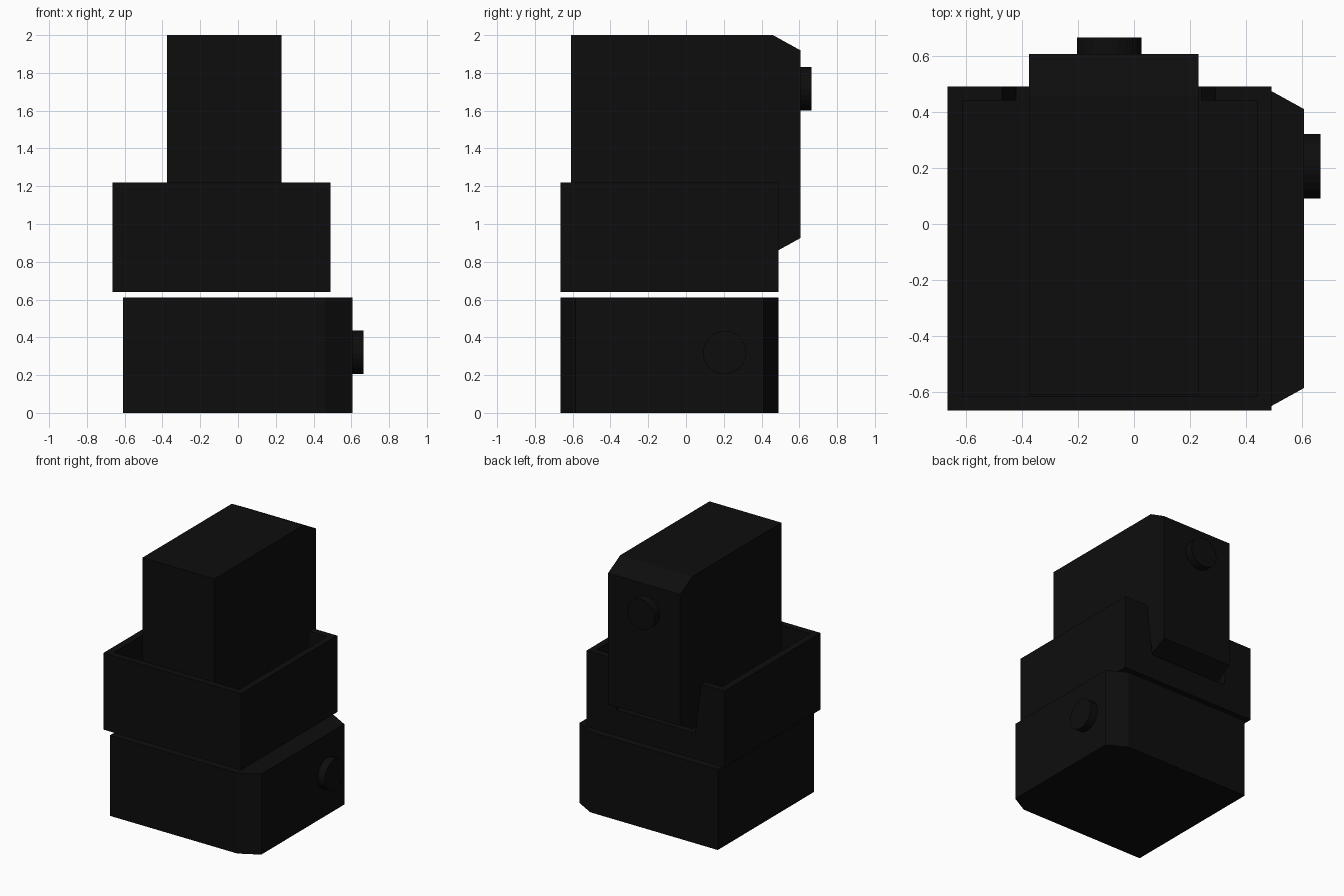
import bpy, bmesh, math

cube = bpy.data.objects.get("Cube")
if cube:
    bpy.data.objects.remove(cube, do_unlink=True)

black = bpy.data.materials.new("black")
black.use_nodes = True
colour = (0.004, 0.004, 0.004, 1)
black.diffuse_color = colour
black.node_tree.nodes["Principled BSDF"].inputs["Base Color"].default_value = colour


def prism(name, profile, w0, w1, place):
    """Extrude a (u, v) profile from w0 to w1; place maps (u, v, w) to (x, y, z)."""
    bm = bmesh.new()
    base = bm.faces.new([bm.verts.new(place(u, v, w0)) for u, v in profile])
    ext = bmesh.ops.extrude_face_region(bm, geom=[base])
    for v in ext["geom"]:
        if isinstance(v, bmesh.types.BMVert):
            a, b = place(0, 0, w0), place(0, 0, w1)
            v.co.x += b[0] - a[0]
            v.co.y += b[1] - a[1]
            v.co.z += b[2] - a[2]
    bmesh.ops.recalc_face_normals(bm, faces=bm.faces[:])
    me = bpy.data.meshes.new(name)
    bm.to_mesh(me)
    bm.free()
    me.materials.append(black)
    ob = bpy.data.objects.new(name, me)
    bpy.context.collection.objects.link(ob)
    return ob


def rect(u0, u1, v0, v1):
    return [(u0, v0), (u1, v0), (u1, v1), (u0, v1)]


def cut(ob, cutter):
    cutter.hide_render = True
    mod = ob.modifiers.new("cut", "BOOLEAN")
    mod.operation = "DIFFERENCE"
    mod.solver = "EXACT"
    mod.object = cutter
    bpy.context.view_layer.objects.active = ob
    bpy.ops.object.modifier_apply(modifier=mod.name)
    bpy.data.objects.remove(cutter, do_unlink=True)


def block(name, v0, v1, w0, w1, button_v, button_w, place):
    """Block with two bevelled edges on its far end and a round button there."""
    end, start, inset = 0.605, 0.46, 0.08
    profile = [(-0.61, v0), (start, v0), (end, v0 + inset),
               (end, v1 - inset), (start, v1), (-0.61, v1)]
    prism(name, profile, w0, w1, place)
    n, r = 24, 0.115
    circle = [(button_v + r * math.cos(2 * math.pi * i / n),
               button_w + r * math.sin(2 * math.pi * i / n)) for i in range(n)]
    prism(name + "_button", circle, end - 0.01, 0.665,
          lambda a, b, c: place(c, a, b))


# Lower block lies flat with its button on +x
block("lower_block", -0.665, 0.49, 0.0, 0.61, 0.205, 0.32,
      lambda u, v, w: (u, v, w))
# Upper block stands upright with its button at the back
block("upper_block", 0.845, 2.0, -0.375, 0.23, 1.715, -0.088,
      lambda u, v, w: (w, u, v))

# Open tray between them
tray = prism("tray", rect(-0.665, 0.49, -0.665, 0.49), 0.64, 1.22,
             lambda u, v, w: (u, v, w))
floor = 0.835
cut(tray, prism("cavity_cutter", rect(-0.61, 0.44, -0.615, 0.44), floor, 1.4,
                lambda u, v, w: (u, v, w)))
# Tapered notch through the tray's back wall
notch = [(-0.42, floor), (0.24, floor), (0.29, 1.22),
         (0.29, 1.4), (-0.47, 1.4), (-0.47, 1.22)]
cut(tray, prism("notch_cutter", notch, 0.40, 0.6, lambda u, v, w: (u, w, v)))
